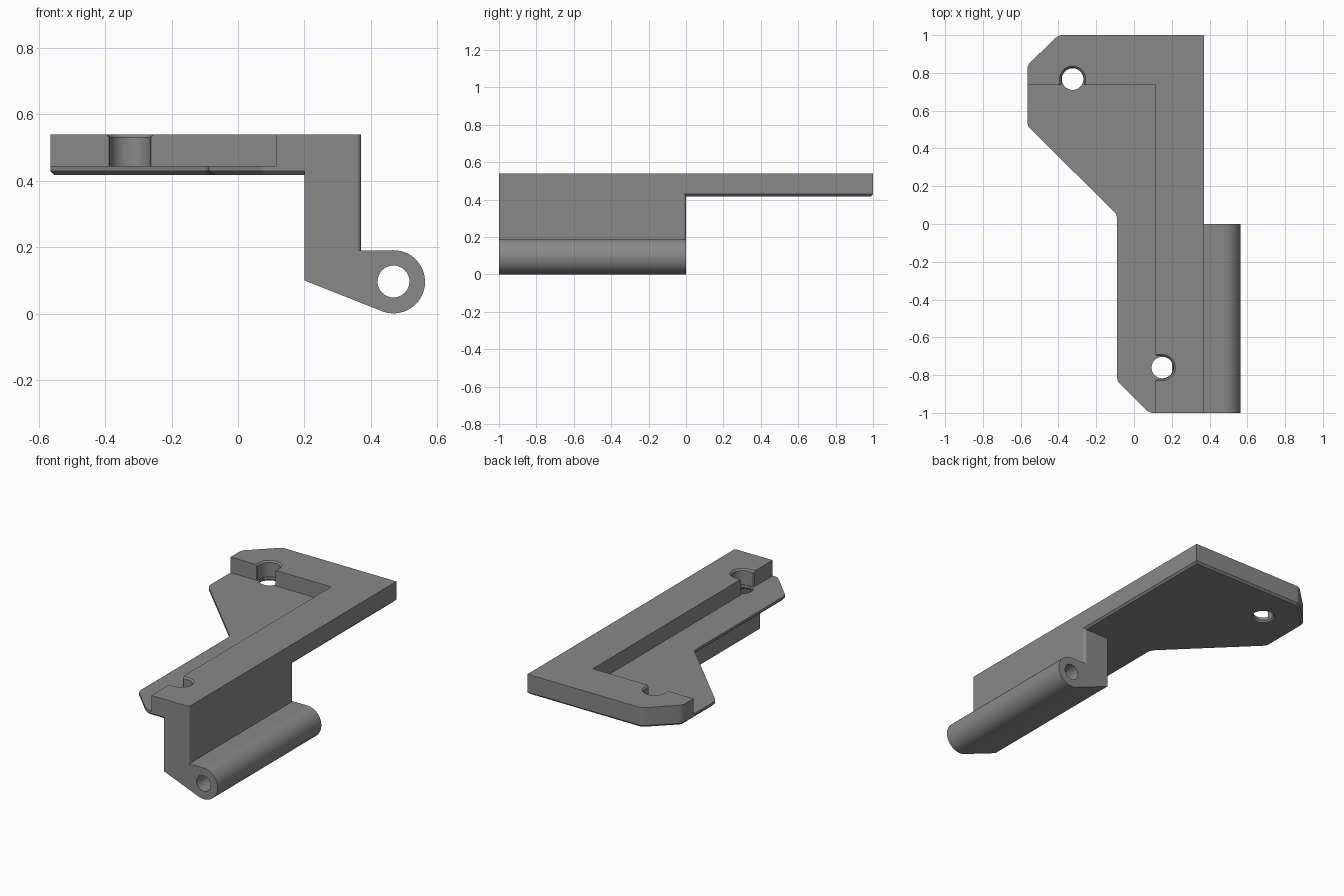
import bpy, bmesh, math
from mathutils import Matrix

if "Cube" in bpy.data.objects:
    bpy.data.objects.remove(bpy.data.objects["Cube"])

grey = bpy.data.materials.new("plain grey")
grey.diffuse_color = (0.25, 0.25, 0.25, 1)
grey.use_nodes = True
grey.node_tree.nodes["Principled BSDF"].inputs["Base Color"].default_value = grey.diffuse_color


def loft(name, sections, along_y=False, rounds=None, chamfer=0):
    """Closed solid through stacked outlines [(points, height), ...].
    rounds maps outline corner index to fillet width, chamfer cuts the lower rim."""
    bm = bmesh.new()
    rings = [[bm.verts.new((x, y, z)) for x, y in pts] for pts, z in sections]
    n = len(rings[0])
    bm.faces.new(rings[0][::-1])
    bm.faces.new(rings[-1])
    for a, b in zip(rings, rings[1:]):
        for i in range(n):
            j = (i + 1) % n
            bm.faces.new((a[i], a[j], b[j], b[i]))
    bmesh.ops.recalc_face_normals(bm, faces=bm.faces)
    # fillets on upright corners, one width at a time
    corners = [(bm.edges.get((rings[0][i], rings[1][i])), w)
               for i, w in (rounds or {}).items()]
    for width in sorted({w for _, w in corners}):
        bmesh.ops.bevel(bm, geom=[e for e, w in corners if w == width],
                        offset=width, segments=5, profile=0.5, affect='EDGES')
    if chamfer:
        z0 = sections[0][1]
        low = [e for e in bm.edges if all(abs(v.co.z - z0) < 1e-5 for v in e.verts)]
        bmesh.ops.bevel(bm, geom=low, offset=chamfer, segments=1, affect='EDGES')
    if along_y:  # outline (x, z), extruded along y
        bm.transform(Matrix(((1, 0, 0, 0), (0, 0, 1, 0), (0, 1, 0, 0), (0, 0, 0, 1))))
    bmesh.ops.recalc_face_normals(bm, faces=bm.faces)
    me = bpy.data.meshes.new(name)
    bm.to_mesh(me)
    bm.free()
    me.materials.append(grey)
    ob = bpy.data.objects.new(name, me)
    bpy.context.collection.objects.link(ob)
    return ob


def arc(cx, cy, r, a0, a1, n):
    return [(cx + r * math.cos(math.radians(a0 + (a1 - a0) * i / n)),
             cy + r * math.sin(math.radians(a0 + (a1 - a0) * i / n))) for i in range(n + 1)]


def circle(cx, cy, r):
    return arc(cx, cy, r, 0, 360 - 7.5, 47)


def combine(target, tool, operation):
    """Apply a boolean and remove the tool."""
    mod = target.modifiers.new(operation, 'BOOLEAN')
    mod.operation, mod.object, mod.solver = operation, tool, 'EXACT'
    bpy.context.view_layer.objects.active = target
    bpy.ops.object.modifier_apply(modifier=mod.name)
    bpy.data.objects.remove(tool)


def slot(cx, cy, r, turn):
    """U outline, open towards -y before turning, flared at its mouth."""
    pts = [(r + .007, -.1), (r + .007, -.036), (r, -.028)] + arc(0, 0, r, 0, 180, 24)
    pts += [(-r, -.028), (-r - .007, -.036), (-r - .007, -.1)]
    c, s = math.cos(turn), math.sin(turn)
    return [(cx + c * x - s * y, cy + s * x + c * y) for x, y in pts]


# Mounting plate with a raised L-shaped rim
TOP, FLOOR, BOTTOM = .54, .445, .418
outline = [(.37, 1), (-.4, 1), (-.565, .84), (-.565, .52), (-.09, .05),
           (-.09, -.83), (.08, -1), (.37, -1)]
rounds = {i: .02 for i in range(1, 7)}
rounds[7] = .014
bracket = loft("bracket", [(outline, BOTTOM), (outline, TOP)], rounds=rounds, chamfer=.012)

# Lowered area inside the rim
pocket = [(-1, -1.5), (.115, -1.5), (.115, .735), (-1, .735)]
combine(bracket, loft("pocket", [(pocket, FLOOR), (pocket, .7)]), 'DIFFERENCE')

# Hanging leg with softened outer corners
leg = [(.2, -1), (.37, -1), (.37, 0), (.2, 0)]
combine(bracket, loft("leg", [(leg, .15), (leg, .5)], rounds={1: .014, 2: .014}), 'UNION')

# Hinge arm and barrel
arm = [(.2, .19), (.2, .1)] + arc(.468, .096, .095, -110.5, 90, 40)
combine(bracket, loft("hinge_arm", [(arm, -1), (arm, 0)], along_y=True), 'UNION')
pin = circle(.468, .097, .048)
combine(bracket, loft("pin_hole", [(pin, -1.2), (pin, .2)], along_y=True), 'DIFFERENCE')

# Screw holes with open slots through the rim
for cx, cy, turn in ((-.325, .767, 0), (.15, -.76, -math.pi / 2)):
    u = [(slot(cx, cy, r, turn), z) for r, z in ((.06, FLOOR), (.06, .531), (.08, .551))]
    combine(bracket, loft("slot", u), 'DIFFERENCE')
    h = [(circle(cx, cy, r), z) for r, z in ((.08, .405), (.057, .428), (.057, .5))]
    combine(bracket, loft("screw_hole", h), 'DIFFERENCE')

bracket.select_set(True)
bpy.context.view_layer.objects.active = bracket
bpy.ops.object.shade_smooth_by_angle(angle=math.radians(25))
weighted = bracket.modifiers.new("even shading", 'WEIGHTED_NORMAL')
weighted.keep_sharp = True
